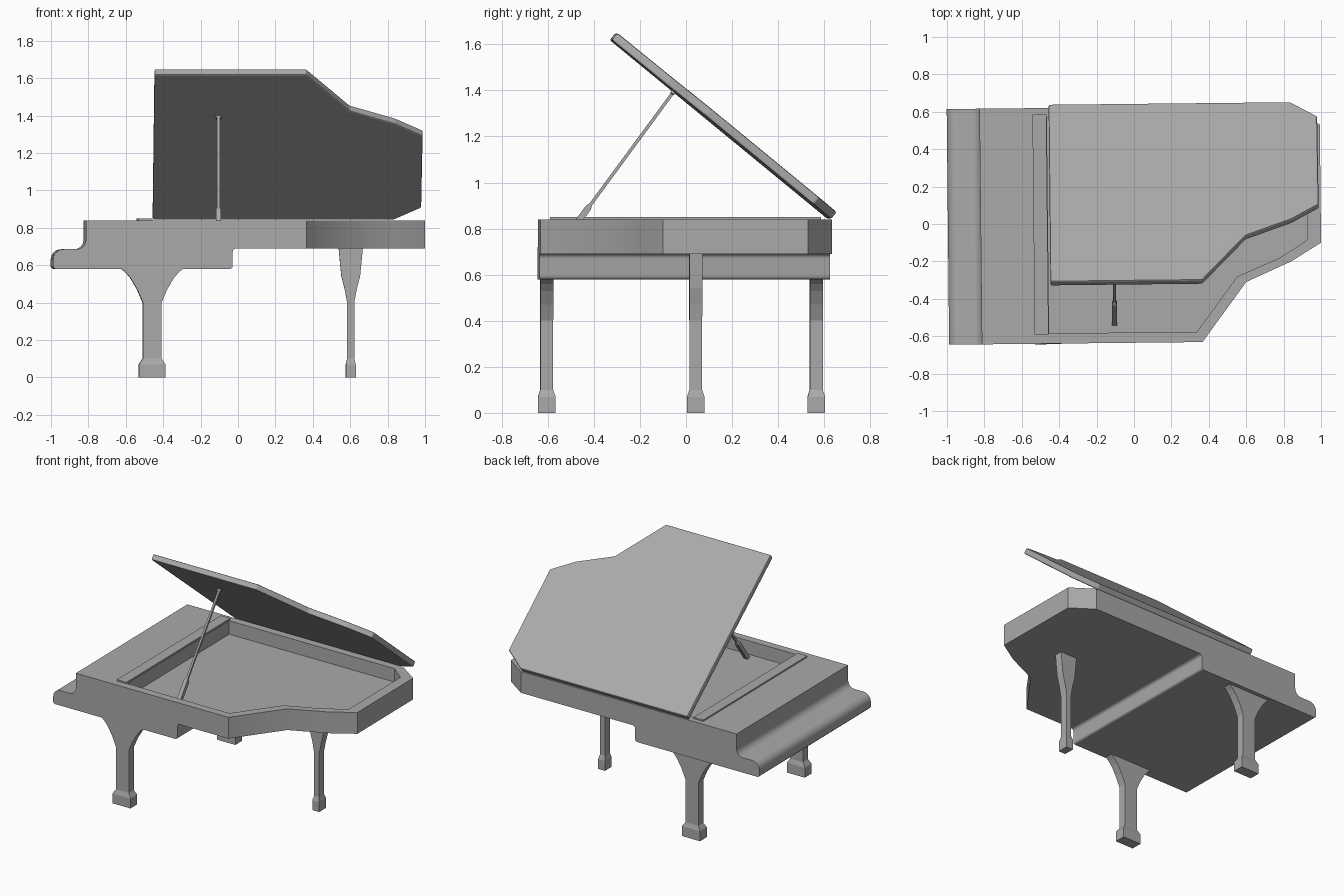
import bpy, bmesh
from math import radians, sin, cos
from mathutils import Matrix, Vector

cube = bpy.data.objects.get("Cube")
if cube:
    bpy.data.objects.remove(cube, do_unlink=True)

grey = bpy.data.materials.new("Grey lacquer")
grey.use_nodes = True
grey.diffuse_color = (0.4, 0.4, 0.4, 1)
grey.node_tree.nodes["Principled BSDF"].inputs["Base Color"].default_value = (0.4, 0.4, 0.4, 1)

TURN = Matrix.Rotation(radians(0.6), 4, "Z")  # the whole piano is turned slightly
BACK, FRONT, CASE_LEFT = 0.625, -0.635, -0.46


def finish(name, bm, bevel=0):
    """Turn a bmesh into a named object."""
    if bevel:
        bmesh.ops.bevel(bm, geom=bm.edges[:], offset=bevel, segments=2,
                        profile=0.5, affect="EDGES")
    bmesh.ops.recalc_face_normals(bm, faces=bm.faces[:])
    bmesh.ops.transform(bm, matrix=TURN, verts=bm.verts[:])
    mesh = bpy.data.meshes.new(name)
    bm.to_mesh(mesh)
    bm.free()
    mesh.materials.append(grey)
    ob = bpy.data.objects.new(name, mesh)
    bpy.context.collection.objects.link(ob)
    return ob


def prism(name, points, place, offset, bevel=0):
    """Extrude a 2D outline; place maps (a, b) to 3D."""
    bm = bmesh.new()
    face = bm.faces.new([bm.verts.new(place(a, b)) for a, b in points])
    top = bmesh.ops.extrude_face_region(bm, geom=[face])["geom"]
    bmesh.ops.translate(bm, vec=offset,
                        verts=[v for v in top if isinstance(v, bmesh.types.BMVert)])
    return finish(name, bm, bevel)


def loft(name, sections, matrix):
    """Stack rectangles (height, half width, half depth) into one solid."""
    bm = bmesh.new()
    rings = [[bm.verts.new(matrix @ Vector((sx * hx, sy * hy, z)))
              for sx, sy in ((-1, -1), (1, -1), (1, 1), (-1, 1))]
             for z, hx, hy in sections]
    for low, high in zip(rings, rings[1:]):
        for i in range(4):
            j = (i + 1) % 4
            bm.faces.new((low[i], low[j], high[j], high[i]))
    bm.faces.new(rings[0])
    bm.faces.new(rings[-1])
    return finish(name, bm)


def arc(x, z, r, start, end, steps=8):
    angles = [radians(start + (end - start) * i / steps) for i in range(steps + 1)]
    return [(x + r * cos(a), z + r * sin(a)) for a in angles]


def cut(ob, cutter, operation):
    mod = ob.modifiers.new(operation.title(), "BOOLEAN")
    mod.operation, mod.object, mod.solver = operation, cutter, "EXACT"
    bpy.context.view_layer.objects.active = ob
    bpy.ops.object.modifier_apply(modifier=mod.name)
    bpy.data.objects.remove(cutter, do_unlink=True)


# Body: side profile trimmed to the plan outline, then hollowed
profile = ([(-0.985, 0.58)] + arc(-0.05, 0.595, 0.015, -90, 0, 4)
           + arc(-0.015, 0.67, 0.02, 180, 90, 4)
           + [(1.2, 0.69), (1.2, 0.84), (-0.82, 0.84)]
           + arc(-0.87, 0.735, 0.05, 0, -90)
           + arc(-0.94, 0.63, 0.055, 90, 180) + [(-0.995, 0.59)])
body = prism("piano_body", profile, lambda a, b: (a, -1, b), (0, 2, 0))

plan = [(-1.2, FRONT), (0.36, FRONT), (0.597, -0.316), (0.838, -0.209),
        (0.999, -0.11), (0.999, 0.52), (0.85, BACK), (-1.2, BACK)]
cut(body, prism("plan_cutter", plan, lambda a, b: (a, b, 0.4), (0, 0, 0.6)), "INTERSECT")

cavity = [(CASE_LEFT, -0.58), (0.33, -0.58), (0.55, -0.286), (0.78, -0.188),
          (0.925, -0.095), (0.925, 0.485), (0.82, 0.572), (CASE_LEFT, 0.572)]
FLOOR = 0.745
cut(body, prism("cavity_cutter", cavity, lambda a, b: (a, b, FLOOR), (0, 0, 0.3)), "DIFFERENCE")

bpy.ops.object.select_all(action="DESELECT")
body.select_set(True)
bpy.context.view_layer.objects.active = body
bpy.ops.object.shade_smooth_by_angle(angle=radians(30))

# Thin strip along the edge of the opening
strip = [(-0.537, -0.585), (-0.463, -0.585), (-0.463, 0.59), (-0.537, 0.59)]
prism("music_shelf", strip, lambda a, b: (a, b, 0.838), (0, 0, 0.012))

# Raised lid: outline in the lid plane, measured up from the hinge
tilt = radians(39.4)
lid = [(-0.45, 0), (0.84, 0), (0.985, 0.1), (0.988, 0.71), (0.842, 0.81),
       (0.597, 0.92), (0.362, 1.225), (-0.45, 1.225)]
prism("lid", lid,
      lambda a, v: (a, 0.62 - v * cos(tilt), 0.841 + v * sin(tilt)),
      Vector((0, sin(tilt), cos(tilt))) * 0.04, bevel=0.008)

# Prop stick with a thicker foot and a small cap
foot, tip = Vector((-0.11, -0.53, FLOOR)), Vector((-0.105, -0.052, 1.395))
axis = tip - foot
length = axis.length
lean = Matrix.Translation(foot) @ axis.to_track_quat("Z", "Y").to_matrix().to_4x4()
loft("prop_stick", [(0, 0.014, 0.014), (0.18, 0.014, 0.014), (0.2, 0.007, 0.007),
                    (length - 0.015, 0.007, 0.007), (length - 0.01, 0.014, 0.01),
                    (length, 0.014, 0.01)], lean)

# Legs: square foot, straight shaft and a flared top
base = [(0, 1.4, 0.038), (0.07, 1.4, 0.038), (0.1, 1, 0.028), (0.4, 1, 0.028)]


def leg(name, x, y, half, flare):
    sections = [(z, w * half, d) for z, w, d in base] + [(z, w, 0.028) for z, w in flare]
    loft(name, sections, Matrix.Translation((x, y, 0)))


wide = [(0.47, 0.08), (0.53, 0.115), (0.56, 0.14), (0.585, 0.17)]
leg("front_leg", -0.465, -0.6, 0.05, wide)
leg("back_leg", -0.455, 0.57, 0.05, wide)
leg("tail_leg", 0.603, 0.036, 0.019, [(0.47, 0.032), (0.54, 0.05), (0.62, 0.058), (0.695, 0.065)])
